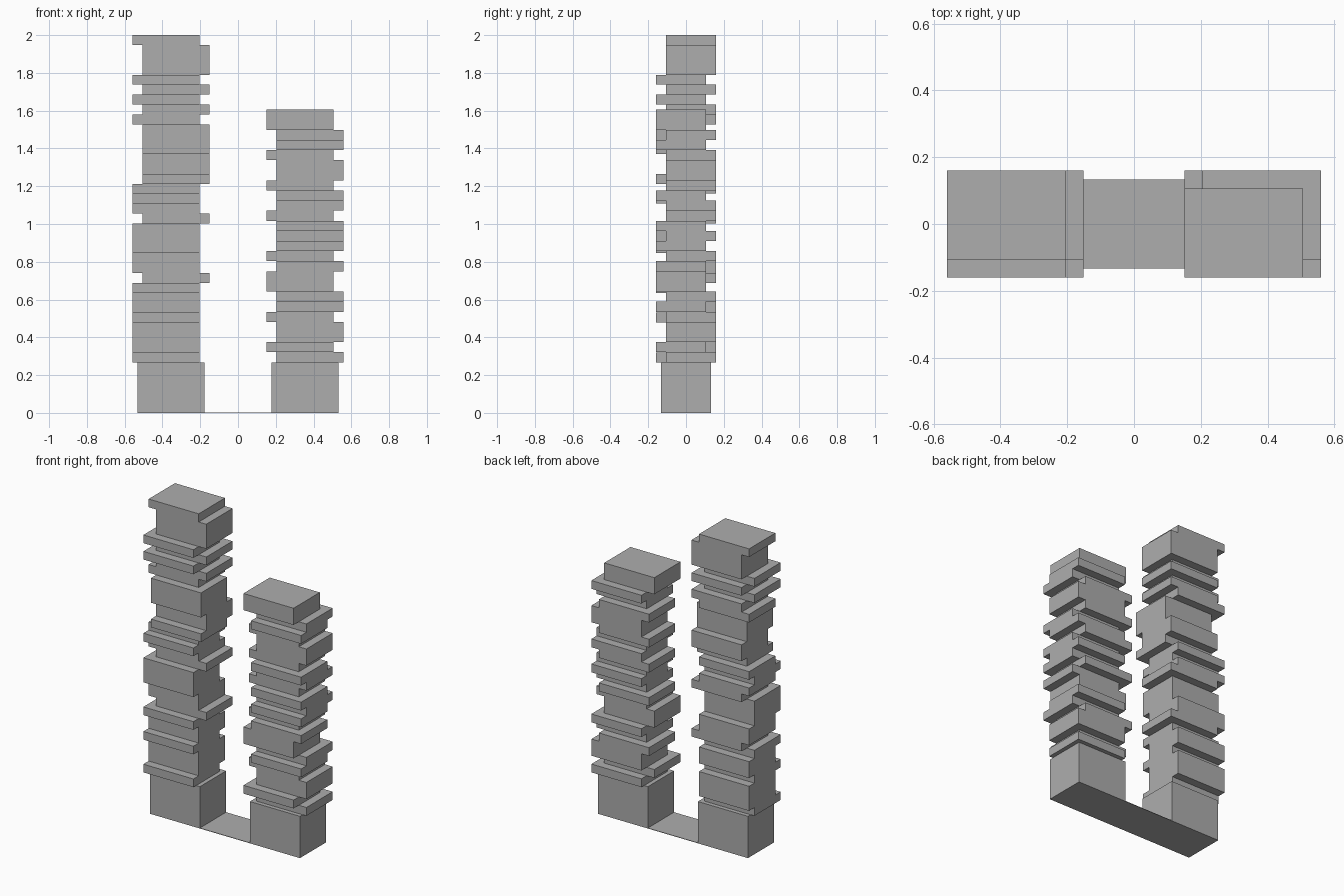
import bpy
import bmesh
from mathutils import Matrix, Vector

cube = bpy.data.objects.get("Cube")
if cube:
    bpy.data.objects.remove(cube, do_unlink=True)

# Single matte grey for everything
grey = bpy.data.materials.new("concrete_grey")
colour = (0.42, 0.42, 0.42, 1.0)
grey.diffuse_color = colour
grey.use_nodes = True
grey.node_tree.nodes["Principled BSDF"].inputs["Base Color"].default_value = colour

HALF_X, HALF_Y = 0.1775, 0.133   # half footprint of a tower floor
SHIFT = 0.0268                   # sideways offset of each floor
TOWER_X = 0.355
PODIUM_TOP = 0.268


def add_box(bm, lo, hi):
    lo, hi = Vector(lo), Vector(hi)
    matrix = Matrix.Translation((lo + hi) / 2) @ Matrix.Diagonal((*(hi - lo), 1.0))
    bmesh.ops.create_cube(bm, size=1.0, matrix=matrix)


def floor_box(bm, cx, cy, z0, z1):
    add_box(bm, (cx - HALF_X, cy - HALF_Y, z0), (cx + HALF_X, cy + HALF_Y, z1))


def finish(bm, name):
    mesh = bpy.data.meshes.new(name)
    bm.to_mesh(mesh)
    bm.free()
    mesh.materials.append(grey)
    obj = bpy.data.objects.new(name, mesh)
    bpy.context.collection.objects.link(obj)
    return obj


def build_tower(name, cx, top, runs):
    # Podium block
    bm = bmesh.new()
    floor_box(bm, cx, 0, 0, PODIUM_TOP)
    finish(bm, name + "_podium")
    # Shifted floors, top to bottom: L/R = -x/+x, F/B = -y/+y, then floor count
    runs = [(r[0], r[1], int(r[2:] or 1)) for r in runs.split()]
    step = (top - PODIUM_TOP) / sum(r[2] for r in runs)
    bm = bmesh.new()
    z = top
    for sx, sy, count in runs:
        dx = SHIFT if sx == "R" else -SHIFT
        dy = SHIFT if sy == "B" else -SHIFT
        floor_box(bm, cx + dx, dy, z - count * step, z)
        z -= count * step
    finish(bm, name + "_floors")


build_tower("tall_tower", -TOWER_X, 2.0,
            "LB RB3 LF RB LF RB LB RF3 RB2 RF LB LF LB RB "
            "LF3 LB2 RB LF LB2 LF LB3 LF")
build_tower("short_tower", TOWER_X, 1.605,
            "LF2 RB RF LB RB2 LB RF RB LB RF RB RF LB RF "
            "LF2 RB RF LB RB2 LF RB")

# Thin ground slab linking the two podiums
bm = bmesh.new()
inner = TOWER_X - HALF_X
add_box(bm, (-inner, -HALF_Y, 0), (inner, HALF_Y, 0.003))
finish(bm, "linking_slab")
